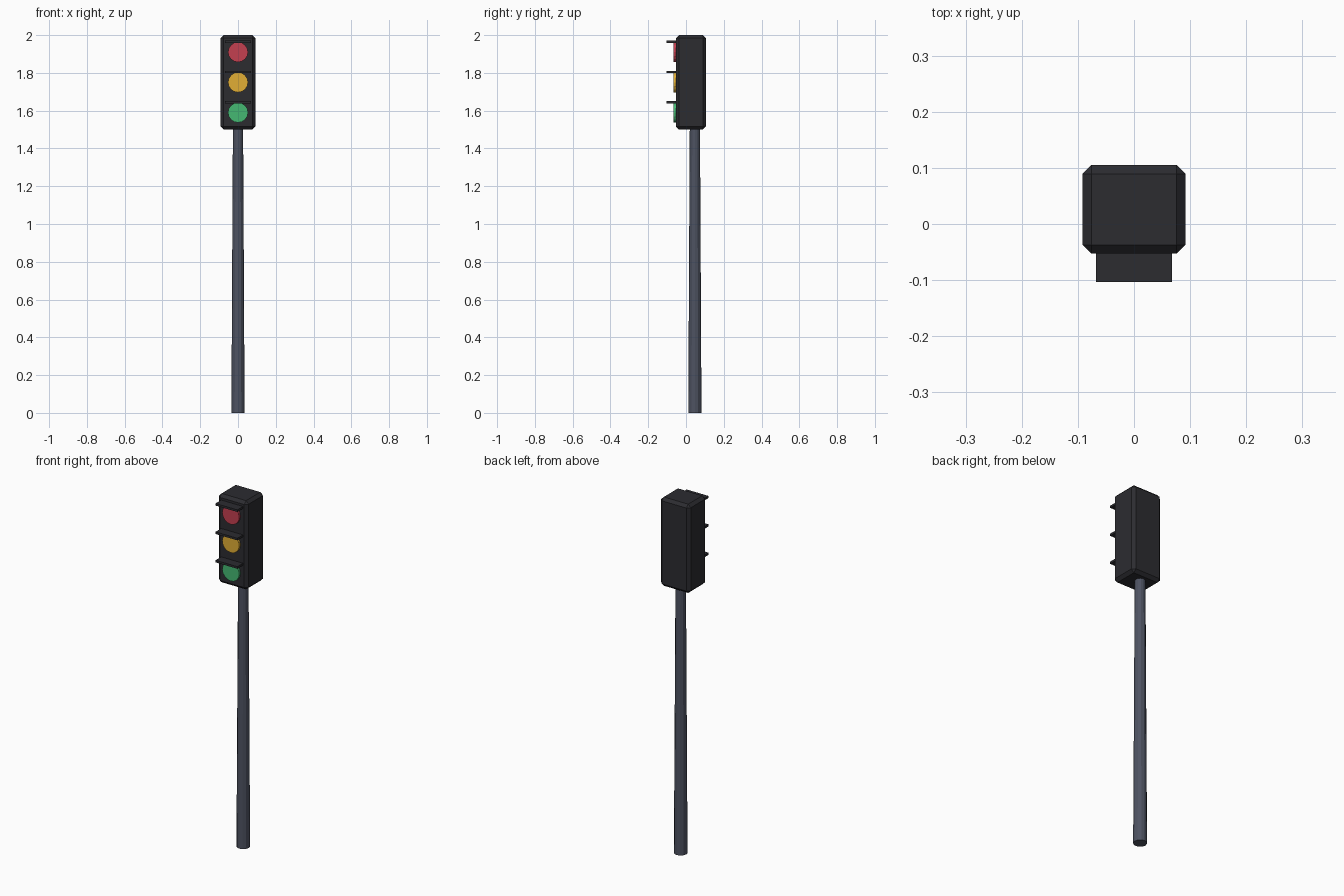
import bpy
import math

cube = bpy.data.objects.get("Cube")
if cube:
    bpy.data.objects.remove(cube, do_unlink=True)


def material(name, rgb):
    mat = bpy.data.materials.new(name)
    mat.use_nodes = True
    color = (*rgb, 1.0)
    mat.diffuse_color = color
    node = next(n for n in mat.node_tree.nodes if n.type == 'BSDF_PRINCIPLED')
    node.inputs["Base Color"].default_value = color
    return mat


housing_dark = material("housing charcoal", (0.025, 0.025, 0.03))
pole_grey = material("pole slate", (0.075, 0.085, 0.12))
lens_colors = {
    "red": material("lens red", (0.55, 0.05, 0.08)),
    "amber": material("lens amber", (0.75, 0.42, 0.035)),
    "green": material("lens green", (0.06, 0.48, 0.17)),
}


def finish(name, mat):
    obj = bpy.context.object
    obj.name = name
    obj.data.materials.append(mat)
    bpy.ops.object.transform_apply(location=False, rotation=True, scale=True)
    return obj


def box(name, low, high, mat):
    centre = [(a + b) / 2 for a, b in zip(low, high)]
    bpy.ops.mesh.primitive_cube_add(size=1, location=centre)
    bpy.context.object.scale = [b - a for a, b in zip(low, high)]
    return finish(name, mat)


# Tapered pole, set towards the back of the housing
bpy.ops.mesh.primitive_cone_add(vertices=12, radius1=0.035, radius2=0.027,
                                depth=1.52, location=(0, 0.047, 0.76))
finish("pole", pole_grey)

# Signal housing with chamfered edges
housing = box("signal_housing", (-0.092, -0.053, 1.5), (0.092, 0.105, 2.0), housing_dark)
bevel = housing.modifiers.new("chamfer", 'BEVEL')
bevel.width = 0.016
bevel.segments = 1

# Lenses, each with a flat visor above
for i, (color, mat) in enumerate(lens_colors.items()):
    z = 1.91 - i * 0.16
    bpy.ops.mesh.primitive_cylinder_add(vertices=16, radius=0.053, depth=0.02,
                                        location=(0, -0.055, z),
                                        rotation=(math.pi / 2, 0, 0))
    finish(color + "_lens", mat)
    box(color + "_visor", (-0.068, -0.103, z + 0.049), (0.068, -0.045, z + 0.061), housing_dark)
